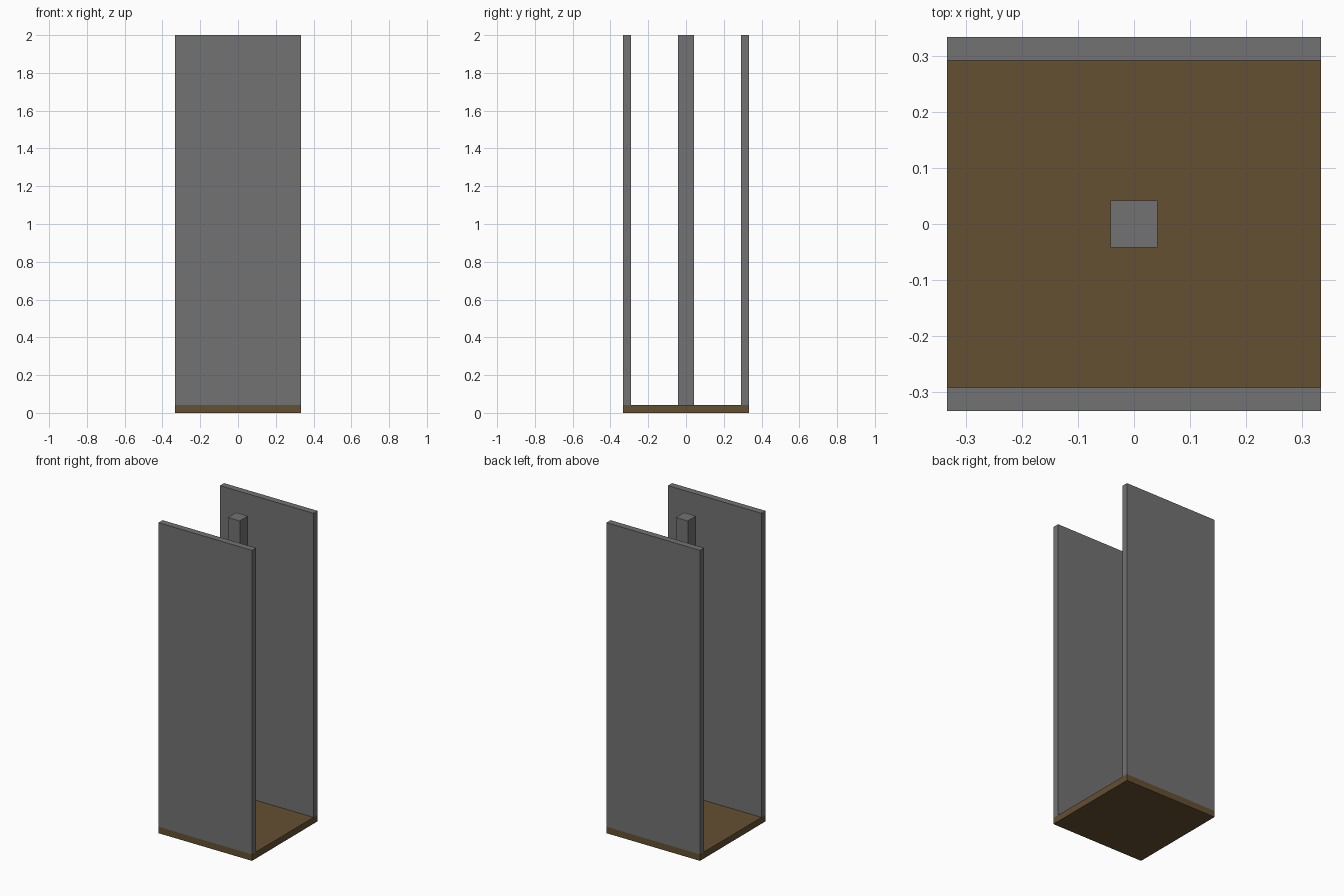
import bpy

cube = bpy.data.objects.get("Cube")
if cube:
    bpy.data.objects.remove(cube, do_unlink=True)

UNIT = 2 / 48          # one plank thickness
WIDTH = 16 * UNIT
HEIGHT = 48 * UNIT


def material(name, rgb):
    mat = bpy.data.materials.new(name)
    mat.use_nodes = True
    colour = (*rgb, 1)
    mat.diffuse_color = colour
    mat.node_tree.nodes["Principled BSDF"].inputs["Base Color"].default_value = colour
    return mat


def box(name, size, y, bottom, mat):
    bpy.ops.mesh.primitive_cube_add(size=1, location=(0, y, bottom + size[2] / 2))
    obj = bpy.context.object
    obj.name = name
    obj.scale = size
    bpy.ops.object.transform_apply(location=False, rotation=False, scale=True)
    obj.data.materials.append(mat)
    return obj


grey = material("stone grey", (0.17, 0.17, 0.17))
brown = material("wood brown", (0.13, 0.08, 0.032))

# Square floor slab
box("floor", (WIDTH, WIDTH, UNIT), 0, 0, brown)

# Tall walls at the front and back, standing on the floor
for name, side in (("front_wall", -1), ("back_wall", 1)):
    box(name, (WIDTH, UNIT, HEIGHT - UNIT), side * (WIDTH - UNIT) / 2, UNIT, grey)

# Central square pillar
box("pillar", (2 * UNIT, 2 * UNIT, HEIGHT - UNIT), 0, UNIT, grey)
